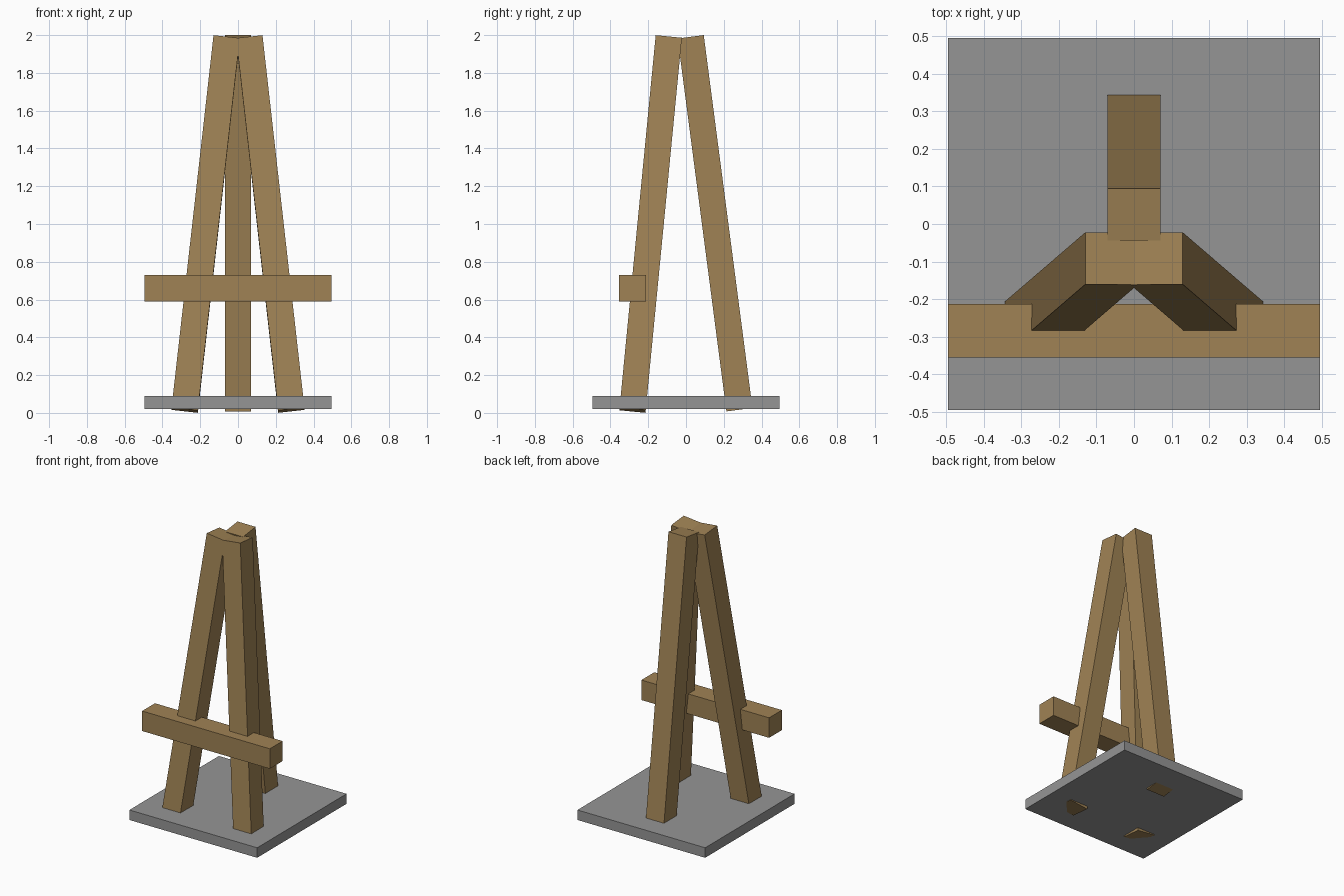
import bpy
import bmesh
from mathutils import Vector, Matrix

cube = bpy.data.objects.get("Cube")
if cube:
    bpy.data.objects.remove(cube, do_unlink=True)


def make_material(name, rgb):
    mat = bpy.data.materials.new(name)
    mat.use_nodes = True
    mat.diffuse_color = (*rgb, 1)
    mat.node_tree.nodes["Principled BSDF"].inputs["Base Color"].default_value = (*rgb, 1)
    return mat


wood = make_material("brown wood", (0.35, 0.225, 0.09))
stone = make_material("grey stone", (0.30, 0.30, 0.30))


def box(name, size, matrix, mat):
    """Box of the given size, placed by a matrix."""
    bm = bmesh.new()
    bmesh.ops.create_cube(bm, size=1, matrix=matrix @ Matrix.Diagonal((*size, 1)))
    mesh = bpy.data.meshes.new(name)
    bm.to_mesh(mesh)
    bm.free()
    mesh.materials.append(mat)
    obj = bpy.data.objects.new(name, mesh)
    bpy.context.collection.objects.link(obj)
    return obj


def leg(name, bottom, top, width=0.14):
    """Square beam between two end centres, cut square to its length."""
    bottom, top = Vector(bottom), Vector(top)
    z = (top - bottom).normalized()
    x = Vector((1, 0, 0))
    x = (x - z * x.dot(z)).normalized()
    y = z.cross(x)
    rot = Matrix((x, y, z)).transposed().to_4x4()
    place = Matrix.Translation((bottom + top) / 2) @ rot
    return box(name, (width, width * 0.993, (top - bottom).length), place, wood)


# Base plate
box("base_plate", (0.99, 0.99, 0.07), Matrix.Translation((0, 0, 0.055)), stone)

# Shelf bar across the front legs
box("shelf_bar", (0.99, 0.142, 0.14), Matrix.Translation((0, -0.284, 0.66)), wood)

# Two splayed front legs, meeting at the top and poking through the plate
for side, s in (("left", 1), ("right", -1)):
    leg(f"front_leg_{side}", (0.282 * s, -0.283, 0.015), (0.06 * s, -0.092, 1.985))

# Rear prop leg
leg("back_leg", (0, 0.283, 0.017), (0, 0.025, 1.991))
